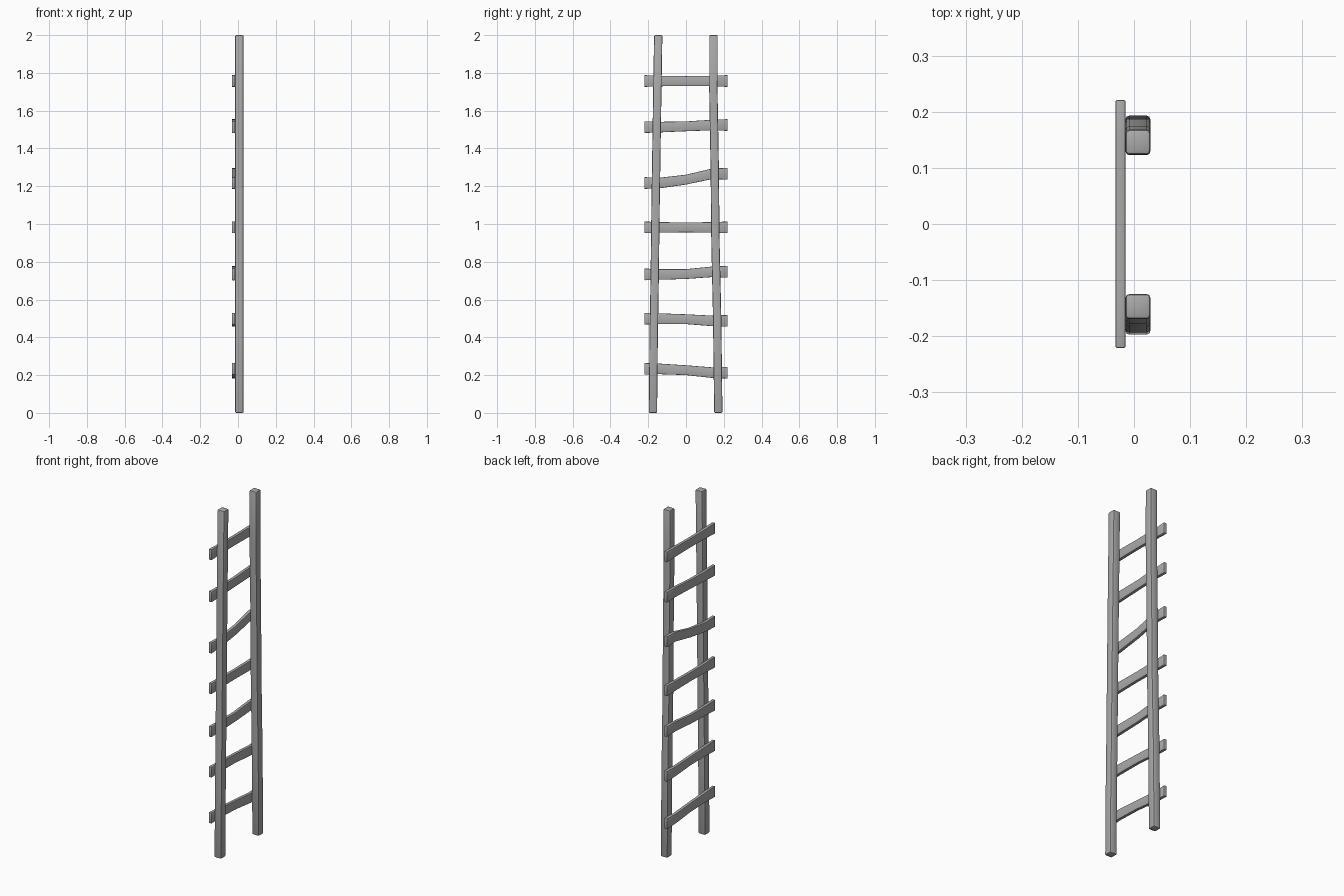
import bpy, bmesh
from mathutils import Vector

cube = bpy.data.objects.get("Cube")
if cube:
    bpy.data.objects.remove(cube, do_unlink=True)

wood = bpy.data.materials.new("weathered grey")
wood.use_nodes = True
grey = (0.4, 0.4, 0.4, 1)
wood.diffuse_color = grey
wood.node_tree.nodes["Principled BSDF"].inputs["Base Color"].default_value = grey


def beam(name, stations, u, v, bevel):
    """Loft a rectangular beam through (centre, half width, half depth) stations."""
    bm = bmesh.new()
    rings = []
    for centre, a, b in stations:
        c = Vector(centre)
        rings.append([bm.verts.new(c + u * a * s + v * b * t)
                      for s, t in ((-1, -1), (1, -1), (1, 1), (-1, 1))])
    for low, high in zip(rings, rings[1:]):
        for i in range(4):
            j = (i + 1) % 4
            bm.faces.new((low[i], low[j], high[j], high[i]))
    bm.faces.new(rings[0][::-1])
    bm.faces.new(rings[-1])
    bmesh.ops.recalc_face_normals(bm, faces=bm.faces)
    # round the long corners and the end rims
    edges = [e for e in bm.edges if e.calc_face_angle(0) > 0.8]
    bmesh.ops.bevel(bm, geom=edges, offset=bevel, segments=2, profile=0.5,
                    affect='EDGES', clamp_overlap=True)
    mesh = bpy.data.meshes.new(name)
    bm.to_mesh(mesh)
    bm.free()
    mesh.materials.append(wood)
    obj = bpy.data.objects.new(name, mesh)
    bpy.context.collection.objects.link(obj)
    bpy.ops.object.select_all(action='DESELECT')
    obj.select_set(True)
    bpy.context.view_layer.objects.active = obj
    bpy.ops.object.shade_smooth_by_angle(angle=0.6)


X, Y, Z = Vector((1, 0, 0)), Vector((0, 1, 0)), Vector((0, 0, 1))

# Two slightly crooked rails leaning together towards the top: (height, y centre)
rails = {
    "front_rail": [(0, -0.175), (0.4, -0.171), (0.7, -0.166), (1.1, -0.161), (1.5, -0.155), (2, -0.147)],
    "back_rail": [(0, 0.171), (0.5, 0.165), (0.9, 0.156), (1.3, 0.152), (1.7, 0.145), (2, 0.146)],
}
for name, path in rails.items():
    beam(name, [((0.007, y, z), 0.022, 0.022) for z, y in path], X, Y, 0.006)

# Seven uneven rungs fixed across the rails: heights at front end, middle, back end
rungs = [
    (0.233, 0.226, 0.213), (0.499, 0.496, 0.487), (0.733, 0.735, 0.747),
    (0.982, 0.982, 0.982), (1.217, 1.235, 1.266), (1.513, 1.517, 1.524),
    (1.757, 1.757, 1.757),
]
for n, (front, middle, back) in enumerate(rungs, 1):
    stations = [((-0.024, y, z), 0.009, h) for y, z, h in (
        (-0.221, front, 0.031), (-0.14, front, 0.028), (0, middle, 0.026),
        (0.14, back, 0.028), (0.221, back, 0.031))]
    beam(f"rung_{n}", stations, X, Z, 0.003)
